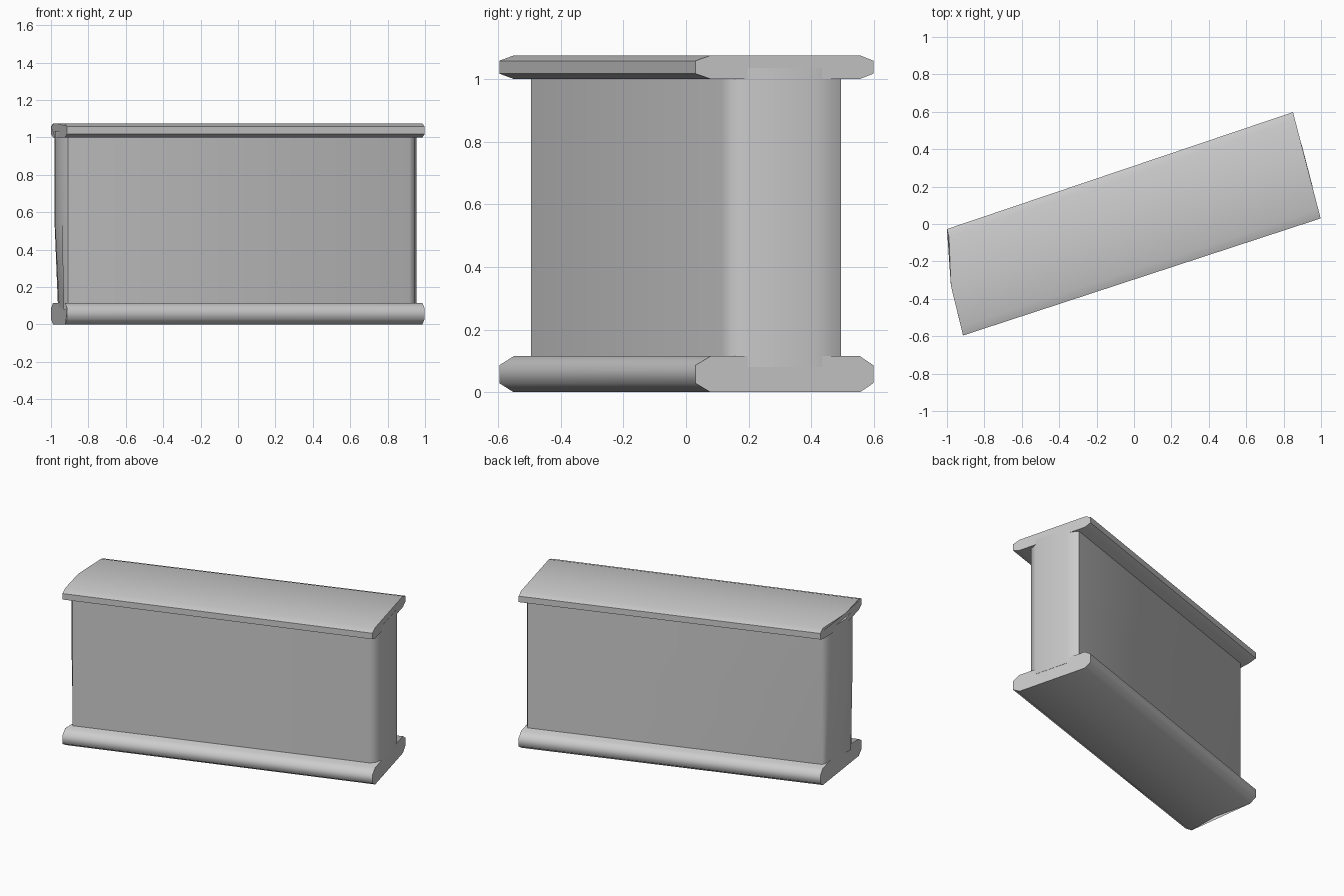
import bpy, bmesh
from math import radians

if "Cube" in bpy.data.objects:
    bpy.data.objects.remove(bpy.data.objects["Cube"])


def finish(name, bm):
    bmesh.ops.recalc_face_normals(bm, faces=bm.faces)
    mesh = bpy.data.meshes.new(name)
    bm.to_mesh(mesh)
    bm.free()
    obj = bpy.data.objects.new(name, mesh)
    bpy.context.collection.objects.link(obj)
    bpy.ops.object.select_all(action='DESELECT')
    obj.select_set(True)
    bpy.context.view_layer.objects.active = obj
    bpy.ops.object.shade_smooth_by_angle(angle=radians(66))
    return obj


def loft(name, rings):
    """Skin closed rings with equal point counts and cap both ends."""
    bm = bmesh.new()
    loops = [[bm.verts.new(p) for p in ring] for ring in rings]
    n = len(loops[0])
    for a, b in zip(loops, loops[1:]):
        for i in range(n):
            j = (i + 1) % n
            bm.faces.new((a[i], a[j], b[j], b[i]))
    bm.faces.new(loops[0])
    bm.faces.new(loops[-1])
    return finish(name, bm)


# Plan outline of the slabs, front to back: left end is bent, right end straight
fr, br = (0.998, 0.03), (0.85, 0.598)
across = [0, 0.085, 0.45, 0.925, 1]
right_end = [(fr[0] + (br[0] - fr[0]) * t, fr[1] + (br[1] - fr[1]) * t)
             for t in across]


def slab(name, z0, z1, bevel, kink_x):
    left_end = [(-0.914, -0.596), (-0.925, -0.55), (kink_x, -0.33),
                (-0.989, -0.07), (-1.0, -0.027)]

    def ring(pts):
        low = [(x, y, z0 + (bevel if i in (0, 4) else 0))
               for i, (x, y) in enumerate(pts)]
        high = [(x, y, z1 - (bevel if i in (0, 4) else 0))
                for i, (x, y) in enumerate(pts)]
        return low + high[::-1]
    return loft(name, [ring(left_end), ring(right_end)])


# The left end bulges out on the cap and dents in on the base
slab("base_slab", 0.0, 0.115, 0.029, -0.927)
slab("cap_slab", 1.0, 1.075, 0.017, -0.979)

# Upright wall with rounded corners; last column is x shift at the foot
plan = [(-0.91, -0.495, 0), (0.915, 0.115, 0), (0.943, 0.14, 0),
        (0.955, 0.2, 0), (0.898, 0.42, 0), (0.883, 0.46, 0),
        (0.855, 0.495, 0), (-0.95, -0.112, 0), (-0.972, -0.14, 0.01),
        (-0.981, -0.2, 0.025), (-0.979, -0.33, 0.05), (-0.942, -0.455, 0.01)]


def wall_ring(z, amount):
    return [(x + dx * amount, y, z) for x, y, dx in plan]


loft("wall", [wall_ring(0.08, 1), wall_ring(0.55, 0), wall_ring(1.035, 0)])
